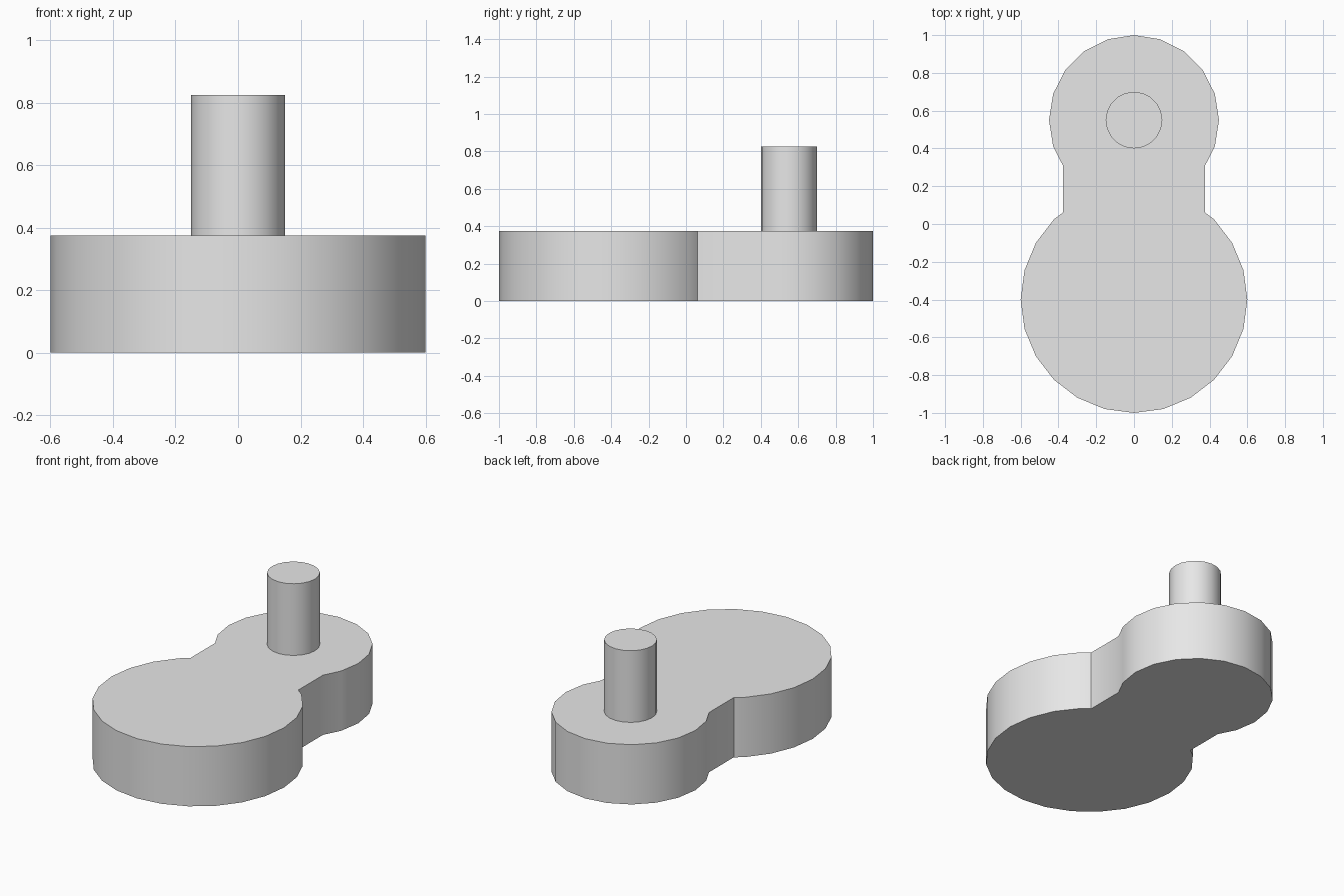
import bpy
import bmesh
from math import sin, cos, radians

cube = bpy.data.objects.get("Cube")
if cube:
    bpy.data.objects.remove(cube, do_unlink=True)

grey = bpy.data.materials.new("light_grey")
grey.use_nodes = True
grey.diffuse_color = (0.8, 0.8, 0.8, 1)
grey.node_tree.nodes["Principled BSDF"].inputs["Base Color"].default_value = grey.diffuse_color

BASE_TOP = 0.375
NECK = 0.375
PIN_Y = 0.55


def arc(radius, centre_y, start, stop, step):
    """Arc points, with angles in degrees from +x."""
    return [(radius * cos(radians(a)), centre_y + radius * sin(radians(a)))
            for a in range(start, stop + 1, step)]


def extrude_outline(name, outline, bottom, top):
    bm = bmesh.new()
    face = bm.faces.new([bm.verts.new((x, y, bottom)) for x, y in outline])
    result = bmesh.ops.extrude_face_region(bm, geom=[face], use_keep_orig=True)
    moved = [v for v in result["geom"] if isinstance(v, bmesh.types.BMVert)]
    bmesh.ops.translate(bm, verts=moved, vec=(0, 0, top - bottom))
    bmesh.ops.recalc_face_normals(bm, faces=bm.faces)
    mesh = bpy.data.meshes.new(name)
    bm.to_mesh(mesh)
    bm.free()
    mesh.materials.append(grey)
    obj = bpy.data.objects.new(name, mesh)
    bpy.context.collection.objects.link(obj)
    bpy.ops.object.select_all(action="DESELECT")
    obj.select_set(True)
    bpy.context.view_layer.objects.active = obj
    bpy.ops.object.shade_smooth_by_angle(angle=radians(30))
    return obj


# Base: large and small rounded lobes joined by a straight neck
big_lobe = arc(0.6, -0.4, 135, 405, 15)
small_lobe = arc(0.45, PIN_Y, -18, 198, 18)
outline = (big_lobe + [(NECK, 0.062), (NECK, 0.307)]
           + small_lobe + [(-NECK, 0.307), (-NECK, 0.062)])
extrude_outline("base_plate", outline, 0, BASE_TOP)

# Upright pin on the small lobe
extrude_outline("upright_pin", arc(0.15, PIN_Y, 0, 342, 18), BASE_TOP, 0.825)
